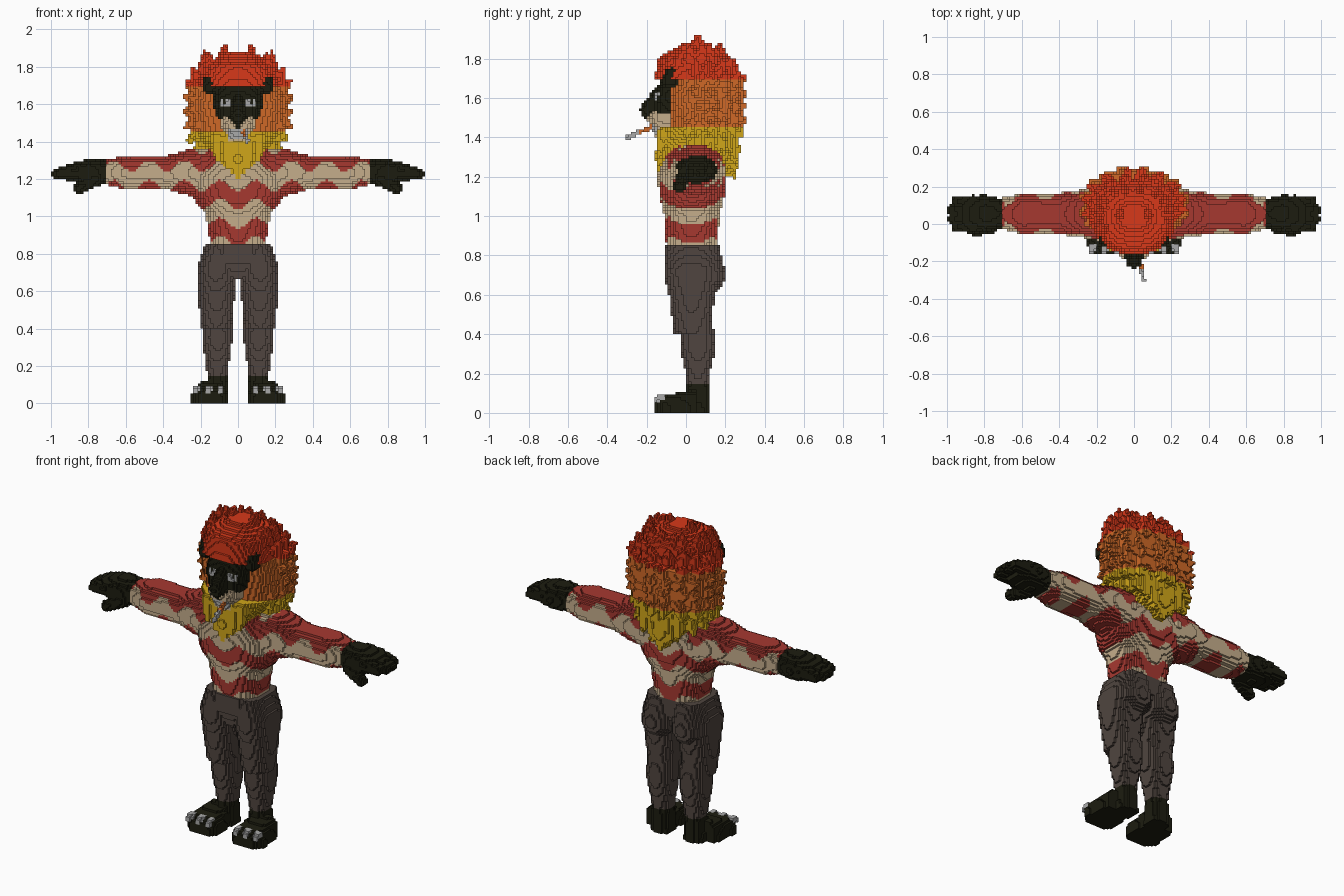
import bpy
import math
import random
from mathutils import Vector

random.seed(4)
CUBE = 2 / 150
grid = {}         # cell -> part name, the first claim wins
paint_rules = {}  # part name -> rule giving a colour name

if "Cube" in bpy.data.objects:
    bpy.data.objects.remove(bpy.data.objects["Cube"])

COLOURS = {
    "crown_red": (0.68, 0.04, 0.01),
    "mane_orange": (0.62, 0.14, 0.02),
    "mane_yellow": (0.63, 0.38, 0.01),
    "shirt_red": (0.38, 0.04, 0.03),
    "cream": (0.56, 0.42, 0.26),
    "dark_fur": (0.012, 0.012, 0.005),
    "trouser_brown": (0.08, 0.06, 0.05),
    "pale_grey": (0.4, 0.4, 0.4),
}
materials = {}
for name, rgb in COLOURS.items():
    material = bpy.data.materials.new(name)
    material.use_nodes = True
    material.diffuse_color = (*rgb, 1)
    shader = material.node_tree.nodes["Principled BSDF"]
    shader.inputs["Base Color"].default_value = (*rgb, 1)
    materials[name] = material


def middle(index):
    return (index + 0.5) * CUBE


def span(low, high):
    return range(math.floor(low / CUBE), math.ceil(high / CUBE) + 1)


def loft(axis, centre, rings, power=2.4):
    """Cells inside rounded rings (position, radius, radius) around a straight axis."""
    cells = set()
    for (start, *radii), (end, *next_radii) in zip(rings, rings[1:]):
        for k in span(start, end):
            blend = (middle(k) - start) / (end - start)
            if not 0 <= blend < 1:
                continue
            blend = blend * blend * (3 - 2 * blend) * 0.5 + blend * 0.5
            ra, rb = (p + (q - p) * blend for p, q in zip(radii, next_radii))
            for i in span(centre[0] - ra, centre[0] + ra):
                for j in span(centre[1] - rb, centre[1] + rb):
                    u = abs(middle(i) - centre[0]) / ra
                    v = abs(middle(j) - centre[1]) / rb
                    if u ** power + v ** power <= 1:
                        cell = [i, j]
                        cell.insert(axis, k)
                        cells.add(tuple(cell))
    return cells


def limb(start, end, start_radius, end_radius):
    """Cells inside a rounded, tapered rod."""
    start, end = Vector(start), Vector(end)
    along, reach = end - start, max(start_radius, end_radius)
    box = [span(min(p, q) - reach, max(p, q) + reach) for p, q in zip(start, end)]
    cells = set()
    for i in box[0]:
        for j in box[1]:
            for k in box[2]:
                offset = Vector((middle(i), middle(j), middle(k))) - start
                blend = min(1, max(0, offset.dot(along) / along.length_squared))
                radius = start_radius + (end_radius - start_radius) * blend
                if (offset - along * blend).length <= radius:
                    cells.add((i, j, k))
    return cells


def mirrored(cells):
    return cells | {(-1 - i, j, k) for i, j, k in cells}


def add_part(name, cells, paint):
    paint_rules[name] = paint if callable(paint) else (lambda x, y, z: paint)
    for cell in cells:
        if cell[2] >= 0:
            grid.setdefault(cell, name)


def shirt_paint(x, y, z):
    wave = 0.03 * math.cos(x * 33)
    stripe = (z + wave - 0.87) / 0.2 % 1
    return "shirt_red" if stripe < 0.47 else "cream"


def mane_paint(x, y, z):
    if z > 1.7:
        return "crown_red"
    return "mane_orange" if z > 1.46 else "mane_yellow"


def face_paint(x, y, z):
    across, above = abs(x) - 0.067, z - 1.605
    in_eye = abs(across) < 0.027 and abs(above) < 0.022
    in_pupil = abs(across) < CUBE / 2 and above > -0.01
    return "pale_grey" if in_eye and not in_pupil else "dark_fur"


def muzzle_paint(x, y, z):
    if 1.42 < z < 1.465 and abs(x) < 0.06:
        return "pale_grey"
    return "dark_fur" if abs(x) < (z - 1.46) * 0.7 else "cream"


def stick_paint(x, y, z):
    return "mane_orange" if y > -0.24 else "pale_grey"


# Claws and smoking stick
claws = set()
for n in (-1, 0, 1):
    x = 0.157 + n * 0.065
    claws |= limb((x, -0.12, 0.08), (x, -0.15, 0.07), 0.02, 0.016)
add_part("claws", mirrored(claws), "pale_grey")
add_part("rolled_stick", limb((0.03, -0.18, 1.45), (0.05, -0.3, 1.4), 0.012, 0.012), stick_paint)

# Face
add_part("nose", limb((0, -0.19, 1.54), (0, -0.12, 1.65), 0.045, 0.03), "dark_fur")
muzzle = loft(2, (0, -0.08), [(1.4, 0.06, 0.08), (1.5, 0.1, 0.12), (1.54, 0.09, 0.11)])
add_part("muzzle", muzzle, muzzle_paint)
face = loft(2, (0, -0.05), [(1.52, 0.11, 0.12), (1.6, 0.135, 0.11), (1.7, 0.12, 0.08)], power=3)
add_part("face", face, face_paint)
ear = limb((0.15, -0.08, 1.69), (0.15, -0.07, 1.72), 0.042, 0.04)
add_part("ears", mirrored(ear), "dark_fur")

# Mane core: beard, middle and crown
mane = loft(2, (0, 0.055), [(1.2, 0.04, 0.2), (1.3, 0.13, 0.21), (1.46, 0.23, 0.2)])
mane |= loft(2, (0, 0.09), [(1.46, 0.23, 0.18), (1.6, 0.26, 0.19), (1.7, 0.23, 0.18)])
mane |= loft(2, (0, 0.04), [(1.7, 0.22, 0.2), (1.8, 0.19, 0.18), (1.88, 0.07, 0.06)])

# Rings of tufts that droop low down and stand up near the crown
for row in range(8):
    z = 1.38 + row * 0.06
    crown = max(0, z - 1.7)
    radius = 0.25 * math.sqrt(1 - ((z - 1.58) / 0.32) ** 2)
    reach = 0.045 - crown * 0.4
    rise = (z - 1.56) * 0.3
    for n in range(16):
        angle = math.tau * (n + random.uniform(0.3, 0.7)) / 16
        out = Vector((math.cos(angle), math.sin(angle) * 0.7, 0))
        if out.y > -0.4:
            root = out * radius + Vector((0, 0.1 - crown / 2, z + random.uniform(-0.01, 0.01)))
            mane |= limb(root, root + out * reach + Vector((0, 0, rise)), 0.042, 0.01)

# Crown peaks, then hanging points at front and back
for x in (-0.07, 0, 0.07):
    mane |= limb((x, 0.04, 1.8), (x, 0.06, 1.87 + abs(x) * 0.6), 0.05, 0.015)
for n in range(-2, 3):
    x, tip = n * 0.055, 1.22 + abs(n) * 0.04
    mane |= limb((x, -0.11, tip + 0.12), (x, -0.14, tip), 0.04, 0.012)
    mane |= limb((x, 0.21, tip + 0.1), (x, 0.25, tip - 0.02), 0.045, 0.012)
add_part("mane", mane, mane_paint)

# Hands: palm, four fingers and thumb
hand = loft(0, (0.055, 1.235), [(0.71, 0.08, 0.065), (0.8, 0.1, 0.07), (0.92, 0.09, 0.045)])
for n in range(4):
    y = n * 0.045 - 0.015
    hand |= limb((0.86, y, 1.25), (0.98 - 0.02 * abs(n - 1.5), y, 1.23), 0.034, 0.028)
hand |= limb((0.76, -0.01, 1.2), (0.85, -0.035, 1.15), 0.04, 0.03)
add_part("hands", mirrored(hand), "dark_fur")

# Shirt: torso and sleeves
torso = loft(2, (0, 0.03), [(0.86, 0.15, 0.13), (1, 0.17, 0.14), (1.1, 0.235, 0.165),
                            (1.2, 0.25, 0.175), (1.36, 0.17, 0.13)])
sleeve = loft(0, (0.055, 1.235), [(0.15, 0.14, 0.13), (0.25, 0.13, 0.125), (0.4, 0.11, 0.085),
                                  (0.6, 0.105, 0.09), (0.71, 0.085, 0.065)])
add_part("shirt", torso | mirrored(sleeve), shirt_paint)

# Trousers: thighs, calves, seat and hips
leg = loft(2, (0.115, 0.03), [(0.4, 0.08, 0.09), (0.55, 0.095, 0.11),
                              (0.72, 0.105, 0.14), (0.86, 0.06, 0.13)])
leg |= loft(2, (0.11, 0.06), [(0.15, 0.055, 0.055), (0.35, 0.08, 0.09), (0.5, 0.08, 0.07)])
leg |= limb((0.1, 0.1, 0.7), (0.09, 0.09, 0.8), 0.1, 0.09)
hips = loft(2, (0, 0.025), [(0.67, 0.1, 0.1), (0.76, 0.2, 0.13), (0.86, 0.155, 0.135)])
leg = {cell for cell in leg if middle(cell[2]) < 0.86}
add_part("trousers", mirrored(leg) | hips, "trouser_brown")

# Feet: paw and ankle
foot = loft(1, (0.15, 0), [(-0.16, 0.06, 0.06), (-0.12, 0.1, 0.09), (0.06, 0.08, 0.12)], power=4)
foot |= loft(2, (0.11, 0.06), [(0, 0.06, 0.055), (0.16, 0.05, 0.055)], power=3)
add_part("feet", mirrored(foot), "dark_fur")

# Skin every part with its exposed cube faces
meshes = {name: ({}, [], []) for name in paint_rules}
for cell, name in grid.items():
    corners, faces, paint = meshes[name]
    colour = paint_rules[name](*map(middle, cell))
    for axis in range(3):
        for side in (0, 1):
            beside = list(cell)
            beside[axis] += 2 * side - 1
            if tuple(beside) in grid:
                continue
            face = []
            for du, dv in ((0, 0), (1, 0), (1, 1), (0, 1)):
                corner = list(cell)
                corner[axis] += side
                corner[(axis + 1) % 3] += du
                corner[(axis + 2) % 3] += dv
                face.append(corners.setdefault(tuple(corner), len(corners)))
            faces.append(face if side else face[::-1])
            paint.append(colour)

for name, (corners, faces, paint) in meshes.items():
    mesh = bpy.data.meshes.new(name)
    mesh.from_pydata([Vector(corner) * CUBE for corner in corners], [], faces)
    used = sorted(set(paint))
    for colour in used:
        mesh.materials.append(materials[colour])
    for polygon, colour in zip(mesh.polygons, paint):
        polygon.material_index = used.index(colour)
    bpy.context.collection.objects.link(bpy.data.objects.new(name, mesh))
